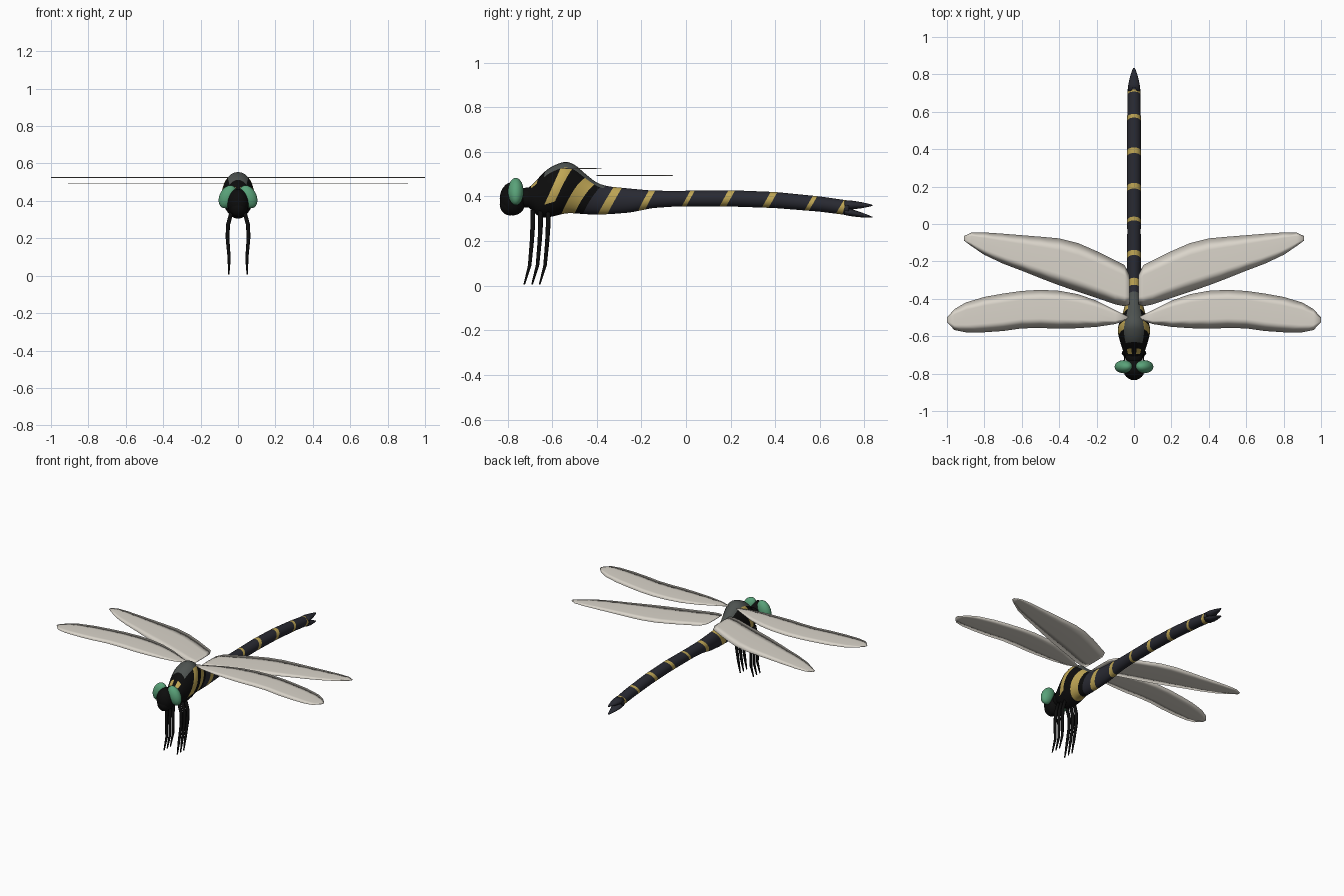
import bpy, bmesh, math
from mathutils import Vector

if "Cube" in bpy.data.objects:
    bpy.data.objects.remove(bpy.data.objects["Cube"])


def material(name, r, g, b):
    m = bpy.data.materials.new(name)
    m.diffuse_color = (r, g, b, 1)
    m.use_nodes = True
    m.node_tree.nodes["Principled BSDF"].inputs["Base Color"].default_value = m.diffuse_color
    return m


BLACK = material("black", 0.004, 0.004, 0.004)
NAVY = material("dark slate", 0.022, 0.023, 0.032)
YELLOW = material("stripe yellow", 0.52, 0.38, 0.09)
GREY = material("back grey", 0.075, 0.085, 0.08)
GREEN = material("eye green", 0.10, 0.36, 0.19)
WING = material("wing ivory", 0.70, 0.66, 0.59)


def finish(name, bm, *mats):
    bmesh.ops.recalc_face_normals(bm, faces=bm.faces)
    me = bpy.data.meshes.new(name)
    bm.to_mesh(me)
    bm.free()
    for m in mats:
        me.materials.append(m)
    for p in me.polygons:
        p.use_smooth = True
    ob = bpy.data.objects.new(name, me)
    bpy.context.collection.objects.link(ob)
    return ob


def loft(bm, rings):
    """Skin closed rings of points and cap both ends; returns the face rows."""
    vs = [[bm.verts.new(p) for p in r] for r in rings]
    n = len(vs[0])
    rows = [[bm.faces.new((a[j], a[(j + 1) % n], b[(j + 1) % n], b[j])) for j in range(n)]
            for a, b in zip(vs, vs[1:])]
    bm.faces.new(vs[0])
    bm.faces.new(vs[-1])
    return rows


def ellipsoid(name, loc, radii, mat, roll=0):
    bm = bmesh.new()
    bmesh.ops.create_uvsphere(bm, u_segments=24, v_segments=16, radius=1)
    ob = finish(name, bm, mat)
    ob.location, ob.scale, ob.rotation_euler = loc, radii, (0, roll, 0)
    return ob


# ---- body: (y, top z, bottom z, half width)
PROFILE = [
    (-0.72, 0.43, 0.36, 0.035), (-0.69, 0.45, 0.34, 0.055), (-0.66, 0.485, 0.305, 0.065),
    (-0.62, 0.525, 0.305, 0.077), (-0.58, 0.545, 0.315, 0.088), (-0.54, 0.558, 0.325, 0.084),
    (-0.50, 0.545, 0.325, 0.068), (-0.45, 0.50, 0.32, 0.052), (-0.40, 0.46, 0.32, 0.043),
    (-0.35, 0.445, 0.32, 0.04), (-0.25, 0.435, 0.328, 0.039), (-0.15, 0.426, 0.348, 0.037),
    (-0.05, 0.425, 0.355, 0.036), (0.2, 0.428, 0.355, 0.037), (0.4, 0.42, 0.348, 0.037),
    (0.6, 0.40, 0.332, 0.036), (0.74, 0.38, 0.314, 0.033)]


def profile(y):
    def lin(y):
        y = min(max(y, PROFILE[0][0]), PROFILE[-1][0])
        for a, b in zip(PROFILE, PROFILE[1:]):
            if y <= b[0]:
                t = (y - a[0]) / (b[0] - a[0])
                return Vector([a[i] + (b[i] - a[i]) * t for i in (1, 2, 3)])
    return (lin(y - 0.015) + lin(y) + lin(y + 0.015)) / 3


SIDES, STEP, START, END = 28, 0.01, -0.72, 0.73
# stripe centres and half widths along the slanted rings
STRIPES = [(-0.585, 0.025), (-0.475, 0.025), (-0.335, 0.02), (-0.17, 0.015), (0.01, 0.015),
           (0.19, 0.015), (0.38, 0.015), (0.56, 0.015), (0.70, 0.01)]
rings, centres = [], []
for i in range(round((END - START) / STEP) + 1):
    s = START + i * STEP
    top, bot, _ = profile(s)
    lean = 0.55 * min(1, (s - START) / 0.1, (END - s) / 0.04)
    ring = []
    for j in range(SIDES):
        a = 2 * math.pi * j / SIDES
        y = s + lean * math.sin(a) * (top - bot) / 2
        t, b, w = profile(y)
        ring.append((w * math.cos(a), y, (t + b) / 2 + (t - b) / 2 * math.sin(a)))
    rings.append(ring)
    centres.append(s + STEP / 2)

bm = bmesh.new()
for s, row in zip(centres, loft(bm, rings)):
    for j, f in enumerate(row):
        up = math.sin(2 * math.pi * (j + 0.5) / SIDES)
        f.material_index = 0 if s < -0.42 else 1
        if any(abs(s - c) < h for c, h in STRIPES):
            f.material_index = 2
        if -0.66 < s < -0.40 and up > 0.78:
            f.material_index = 3            # grey saddle between the wings
        if s < -0.5 and up < -0.45:
            f.material_index = 0            # black underside of the thorax
        if -0.70 < s < -0.675 and 0.75 < up < 0.97:
            f.material_index = 2            # small shoulder marks
finish("body", bm, BLACK, NAVY, YELLOW, GREY)

# ---- tail claspers
for name, z0, z1, h in (("upper_clasper", 0.362, 0.36, 0.021), ("lower_clasper", 0.334, 0.307, 0.017)):
    rings = []
    for t, k in ((0, 1), (0.3, 0.92), (0.6, 0.66), (0.85, 0.36), (1, 0.12)):
        rings.append([(0.033 * k * math.cos(a), 0.71 + 0.125 * t,
                       z0 + (z1 - z0) * t + h * k * math.sin(a))
                      for a in [2 * math.pi * j / 16 for j in range(16)]])
    bm = bmesh.new()
    loft(bm, rings)
    finish(name, bm, NAVY)

# ---- head, neck and eyes
ellipsoid("head", (0, -0.775, 0.39), (0.058, 0.06, 0.075), BLACK)
ellipsoid("jaw", (0, -0.79, 0.365), (0.045, 0.045, 0.05), BLACK)
ellipsoid("neck", (0, -0.71, 0.395), (0.045, 0.05, 0.045), BLACK)
for side, tag in ((-1, "left"), (1, "right")):
    ellipsoid("eye_" + tag, (side * 0.055, -0.763, 0.422), (0.044, 0.035, 0.065), GREEN, -side * 0.45)

# ---- legs: three bent, tapering pairs
LEG = [(0.035, 0.0, 0.34, 1.0), (0.054, 0.0, 0.27, 1.0), (0.056, -0.004, 0.20, 0.9),
       (0.047, -0.014, 0.09, 0.75), (0.05, -0.038, 0.006, 0.35)]
for side, tag in ((-1, "left"), (1, "right")):
    for k, y in enumerate((-0.687, -0.652, -0.618)):
        rings = []
        for x, dy, z, r in LEG:
            rings.append([(side * x + 0.011 * r * math.cos(a), y + dy + 0.011 * r * math.sin(a), z)
                          for a in [2 * math.pi * j / 10 for j in range(10)]])
        bm = bmesh.new()
        loft(bm, rings)
        finish(f"leg_{tag}_{k + 1}", bm, BLACK)

# ---- wings: (x, front edge y, back edge y), a thin lens in section
FRONT = [(0.03, -0.51, -0.495), (0.1, -0.535, -0.46), (0.2, -0.55, -0.41), (0.3, -0.557, -0.375),
         (0.4, -0.56, -0.357), (0.5, -0.556, -0.352), (0.6, -0.558, -0.358), (0.7, -0.572, -0.372),
         (0.8, -0.579, -0.39), (0.9, -0.579, -0.42), (0.96, -0.567, -0.455), (1.0, -0.525, -0.50)]
HIND = [(0.025, -0.43, -0.27), (0.05, -0.44, -0.22), (0.1, -0.43, -0.195), (0.2, -0.395, -0.145),
        (0.3, -0.362, -0.102), (0.4, -0.328, -0.077), (0.5, -0.29, -0.068), (0.6, -0.25, -0.06),
        (0.7, -0.212, -0.052), (0.8, -0.165, -0.045), (0.87, -0.118, -0.046), (0.91, -0.088, -0.065)]
CHORD = (0, 0.25, 0.5, 0.75, 1)
for name, outline, z in (("front_wing", FRONT, 0.525), ("hind_wing", HIND, 0.494)):
    for side, tag in ((-1, "left"), (1, "right")):
        rings = []
        for x, y0, y1 in outline:
            section = [(v, 1) for v in CHORD] + [(v, -1) for v in CHORD[-2:0:-1]]
            rings.append([(side * x, y0 + (y1 - y0) * v, z + d * 0.008 * v * (1 - v))
                          for v, d in section])
        bm = bmesh.new()
        loft(bm, rings)
        finish(f"{name}_{tag}", bm, WING)
